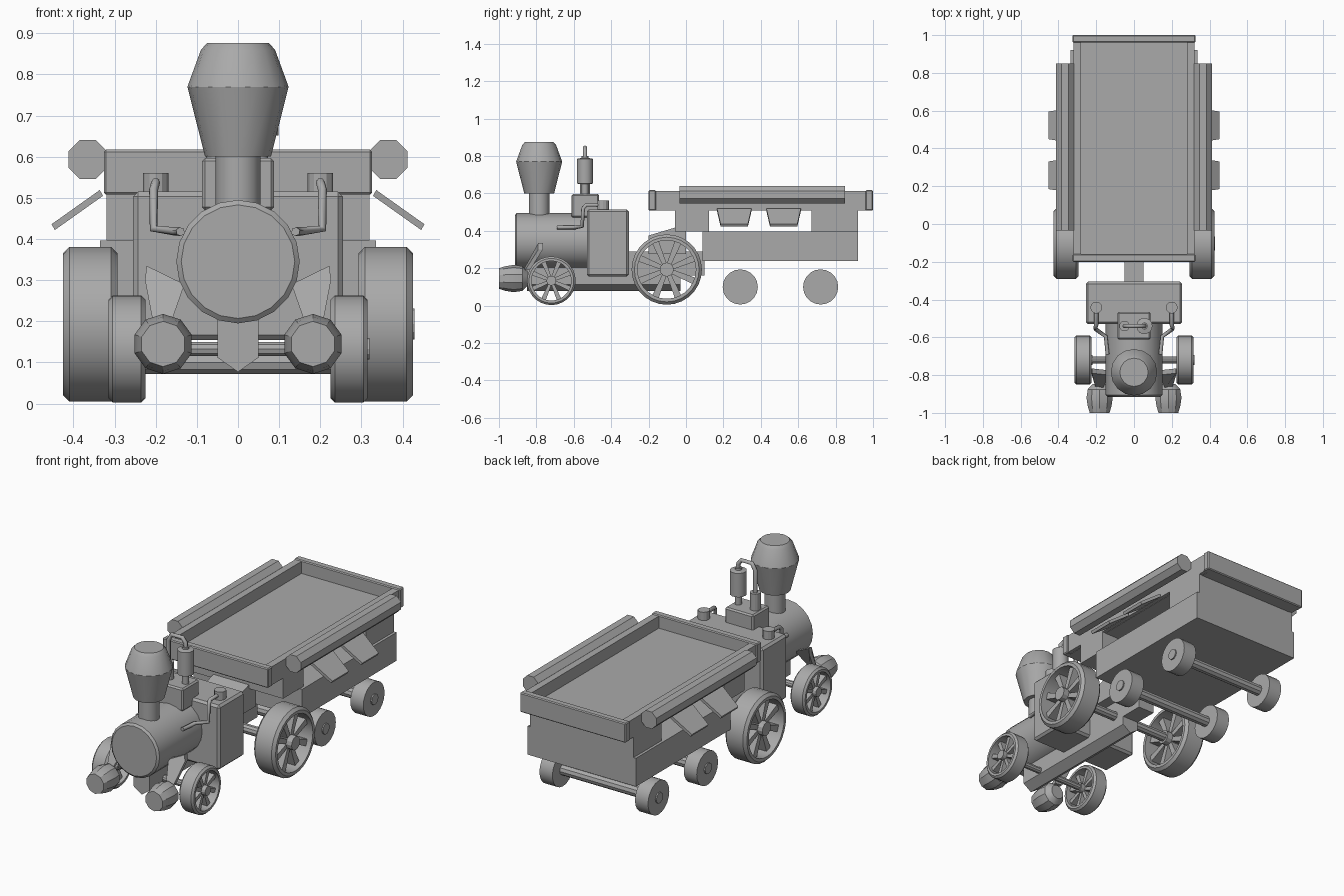
import bpy, bmesh, math
from mathutils import Vector, Matrix

if "Cube" in bpy.data.objects:
    bpy.data.objects.remove(bpy.data.objects["Cube"])

grey = bpy.data.materials.new("plain grey")
grey.diffuse_color = (0.4, 0.4, 0.4, 1)
grey.use_nodes = True
grey.node_tree.nodes["Principled BSDF"].inputs["Base Color"].default_value = grey.diffuse_color
AXES = {'X': Matrix(((0, 0, 1), (1, 0, 0), (0, 1, 0))),
        'Y': Matrix(((1, 0, 0), (0, 0, 1), (0, 1, 0))),
        'Z': Matrix.Identity(3)}


def finish(name, bm, smooth=True, bevel=0):
    bmesh.ops.recalc_face_normals(bm, faces=bm.faces)
    me = bpy.data.meshes.new(name)
    bm.to_mesh(me)
    bm.free()
    me.materials.append(grey)
    ob = bpy.data.objects.new(name, me)
    bpy.context.collection.objects.link(ob)
    if bevel:
        m = ob.modifiers.new("bevel", 'BEVEL')
        m.width, m.segments, m.limit_method = bevel, 1, 'ANGLE'
    if smooth:
        bpy.ops.object.select_all(action='DESELECT')
        ob.select_set(True)
        bpy.context.view_layer.objects.active = ob
        bpy.ops.object.shade_smooth_by_angle(angle=math.radians(28))
    return ob


def box(name, x, y, z, bevel=0):
    bm = bmesh.new()
    bmesh.ops.create_cube(bm, size=1)
    for v in bm.verts:
        v.co = [r[0] if c < 0 else r[1] for r, c in zip((x, y, z), v.co)]
    return finish(name, bm, False, bevel)


def lathe_into(bm, centre, axis, profile, n, closed=False, turn=0.0):
    """Rings of (radius, offset along axis); capped, or closed into a ring."""
    rings = []
    for r, t in profile:
        ring = []
        for i in range(n):
            a = 2 * math.pi * (i + turn) / n
            p = AXES[axis] @ Vector((r * math.cos(a), r * math.sin(a), t))
            ring.append(bm.verts.new(p + Vector(centre)))
        rings.append(ring)
    pairs = list(zip(rings, rings[1:]))
    if closed:
        pairs.append((rings[-1], rings[0]))
    else:
        bm.faces.new(rings[0])
        bm.faces.new(rings[-1])
    for a, b in pairs:
        for i in range(n):
            j = (i + 1) % n
            bm.faces.new((a[i], a[j], b[j], b[i]))


def lathe(name, centre, axis, profile, n=16, turn=0.0):
    bm = bmesh.new()
    lathe_into(bm, centre, axis, profile, n, turn=turn)
    return finish(name, bm)


def prism(name, outline, offset, bevel=0):
    """Extrude a planar outline of 3D points by an offset vector."""
    bm = bmesh.new()
    f = bm.faces.new([bm.verts.new(p) for p in outline])
    out = bmesh.ops.extrude_face_region(bm, geom=[f])['geom']
    bmesh.ops.translate(bm, vec=offset, verts=[v for v in out if isinstance(v, bmesh.types.BMVert)])
    return finish(name, bm, False, bevel)


def pipe(name, pts, r):
    """Round pipe along a bent path."""
    cu = bpy.data.curves.new(name, 'CURVE')
    cu.dimensions, cu.bevel_depth, cu.bevel_resolution, cu.use_fill_caps = '3D', r, 1, True
    sp = cu.splines.new('POLY')
    sp.points.add(len(pts) - 1)
    for p, c in zip(sp.points, pts):
        p.co = (*c, 1)
    cu.materials.append(grey)
    ob = bpy.data.objects.new(name, cu)
    bpy.context.collection.objects.link(ob)


def spoked_wheel(name, x0, x1, y, z, r, rim, s, spokes=8):
    """Rim ring, tapered spokes and hub, between x0 and x1 on side s."""
    c, h = (s * (x0 + x1) / 2, y, z), (x1 - x0) / 2
    ch = 0.08 * r
    bm = bmesh.new()
    lathe_into(bm, c, 'X', [(r - rim, -h), (r - ch, -h), (r, -h + ch), (r, h - ch),
                            (r - ch, h), (r - rim, h)], 28, closed=True)
    lathe_into(bm, c, 'X', [(0.2 * r, -h), (0.2 * r, h + 0.004)], 12)
    for i in range(spokes):
        rot = Matrix.Rotation(2 * math.pi * (i + 0.5) / spokes, 3, 'X')
        cube = bmesh.ops.create_cube(bm, size=1)['verts']
        for v in cube:
            outer = v.co.z > 0
            w = (0.2 if outer else 0.12) * r
            p = Vector((v.co.x * h * 1.1, v.co.y * w, (r - rim * 0.7) if outer else 0.12 * r))
            v.co = rot @ p + Vector(c)
    finish(name, bm)


# boiler, cab and keel
lathe("boiler", (0, 0, 0.345), 'Y', [(0.138, -0.915), (0.15, -0.905), (0.15, -0.5)], 20)
box("cab", (-0.255, 0.255), (-0.53, -0.305), (0.155, 0.515), 0.012)
prism("keel", [(-0.05, -0.85, 0.24), (-0.05, -0.85, 0.112), (0, -0.85, 0.077),
               (0.05, -0.85, 0.112), (0.05, -0.85, 0.24)], (0, 0.33, 0))
prism("rear_keel", [(-0.05, -0.53, 0.165), (-0.05, -0.53, 0.112), (0, -0.53, 0.077),
                    (0.05, -0.53, 0.112), (0.05, -0.53, 0.165)], (0, 0.5, 0))
box("coupling_bar", (-0.05, 0.05), (-0.31, 0.1), (0.16, 0.29))
prism("coupling_block", [(-0.11, -0.2, 0.275), (-0.11, -0.2, 0.375), (-0.11, -0.05, 0.42),
                         (-0.11, 0.0, 0.42), (-0.11, 0.0, 0.275)], (0.22, 0, 0))

# chimney
lathe("chimney_base", (0, -0.785, 0), 'Z', [(0.055, 0.46), (0.055, 0.61)], 16)
lathe("chimney_top", (0, -0.785, 0), 'Z',
      [(0.08, 0.6), (0.123, 0.77), (0.09, 0.86), (0.075, 0.876)], 16)

# steam box with whistle cylinders
box("steam_box", (-0.088, 0.088), (-0.612, -0.465), (0.47, 0.597), 0.008)
lathe("tall_valve", (0.055, -0.54, 0), 'Z',
      [(0.018, 0.59), (0.018, 0.65), (0.043, 0.652), (0.043, 0.785), (0.018, 0.79), (0.018, 0.8)], 14)
lathe("short_valve", (-0.05, -0.54, 0), 'Z', [(0.028, 0.59), (0.028, 0.69)], 12)
pipe("steam_pipe", [(-0.05, -0.54, 0.68), (-0.05, -0.54, 0.81), (-0.03, -0.54, 0.845),
                    (0.035, -0.54, 0.845), (0.055, -0.54, 0.82), (0.055, -0.54, 0.78)], 0.012)

for s, side in ((1, "right"), (-1, "left")):
    # filler caps and feed pipes
    lathe(f"{side}_filler_cap", (s * 0.2, -0.443, 0), 'Z', [(0.031, 0.5), (0.031, 0.561)], 12)
    pipe(f"{side}_feed_pipe", [(s * 0.2, -0.45, 0.538), (s * 0.2, -0.535, 0.538),
                               (s * 0.205, -0.55, 0.52), (s * 0.205, -0.555, 0.425),
                               (s * 0.15, -0.595, 0.418), (s * 0.14, -0.69, 0.418)], 0.011)
    # front barrels and their brackets
    lathe(f"{side}_barrel", (s * 0.182, 0, 0.145), 'Y',
          [(0.055, -1.0), (0.066, -0.965), (0.073, -0.92), (0.066, -0.875), (0.04, -0.848)], 10, 0.5)
    prism(f"{side}_bracket", [(s * 0.13, -0.80, 0.29), (s * 0.222, -0.79, 0.335), (s * 0.226, -0.79, 0.3),
                              (s * 0.205, -0.86, 0.19), (s * 0.165, -0.87, 0.19)], (0, 0.025, 0))
    # engine wheels
    spoked_wheel(f"{side}_front_wheel", 0.225, 0.315, -0.72, 0.133, 0.13, 0.024, s)
    spoked_wheel(f"{side}_rear_wheel", 0.293, 0.425, -0.103, 0.193, 0.188, 0.032, s)
    # wagon wheels
    for y, pos in ((0.29, "front"), (0.72, "rear")):
        lathe(f"{side}_wagon_{pos}_wheel", (s * 0.295, y, 0.1), 'X', [(0.094, -0.04), (0.094, 0.04)], 20)
    # rolled canvas, flaps and tray side walls
    lathe(f"{side}_canvas_roll", (s * 0.365, 0, 0.593), 'Y', [(0.051, -0.035), (0.051, 0.85)], 8, 0.5)
    for y in (0.258, 0.522):
        prism(f"{side}_flap", [(s * 0.328, y - 0.092, 0.505), (s * 0.328, y + 0.092, 0.505),
                               (s * 0.445, y + 0.073, 0.422), (s * 0.445, y - 0.073, 0.422)],
              (s * 0.008, 0, 0.014))
    box(f"{side}_tray_wall", sorted((s * 0.28, s * 0.32)), (-0.17, 0.97), (0.51, 0.612))

# axles
for name, y, z, w, r in (("front_axle", -0.72, 0.133, 0.27, 0.018), ("rear_axle", -0.103, 0.193, 0.35, 0.026),
                         ("wagon_front_axle", 0.29, 0.1, 0.342, 0.03), ("wagon_rear_axle", 0.72, 0.1, 0.342, 0.03)):
    lathe(name, (0, y, z), 'X', [(r, -w), (r, w)], 10)

# wagon body, open in the middle, and top tray
box("wagon_base", (-0.335, 0.335), (0.087, 0.92), (0.238, 0.396))
box("wagon_front_block", (-0.32, 0.32), (-0.06, 0.122), (0.396, 0.515))
box("wagon_rear_block", (-0.32, 0.32), (0.672, 0.92), (0.396, 0.515))
box("tray_floor", (-0.3, 0.3), (-0.18, 0.98), (0.508, 0.545))
box("tray_front_wall", (-0.326, 0.326), (-0.2, -0.16), (0.508, 0.617), 0.005)
box("tray_rear_wall", (-0.326, 0.326), (0.96, 1.0), (0.508, 0.617), 0.005)
